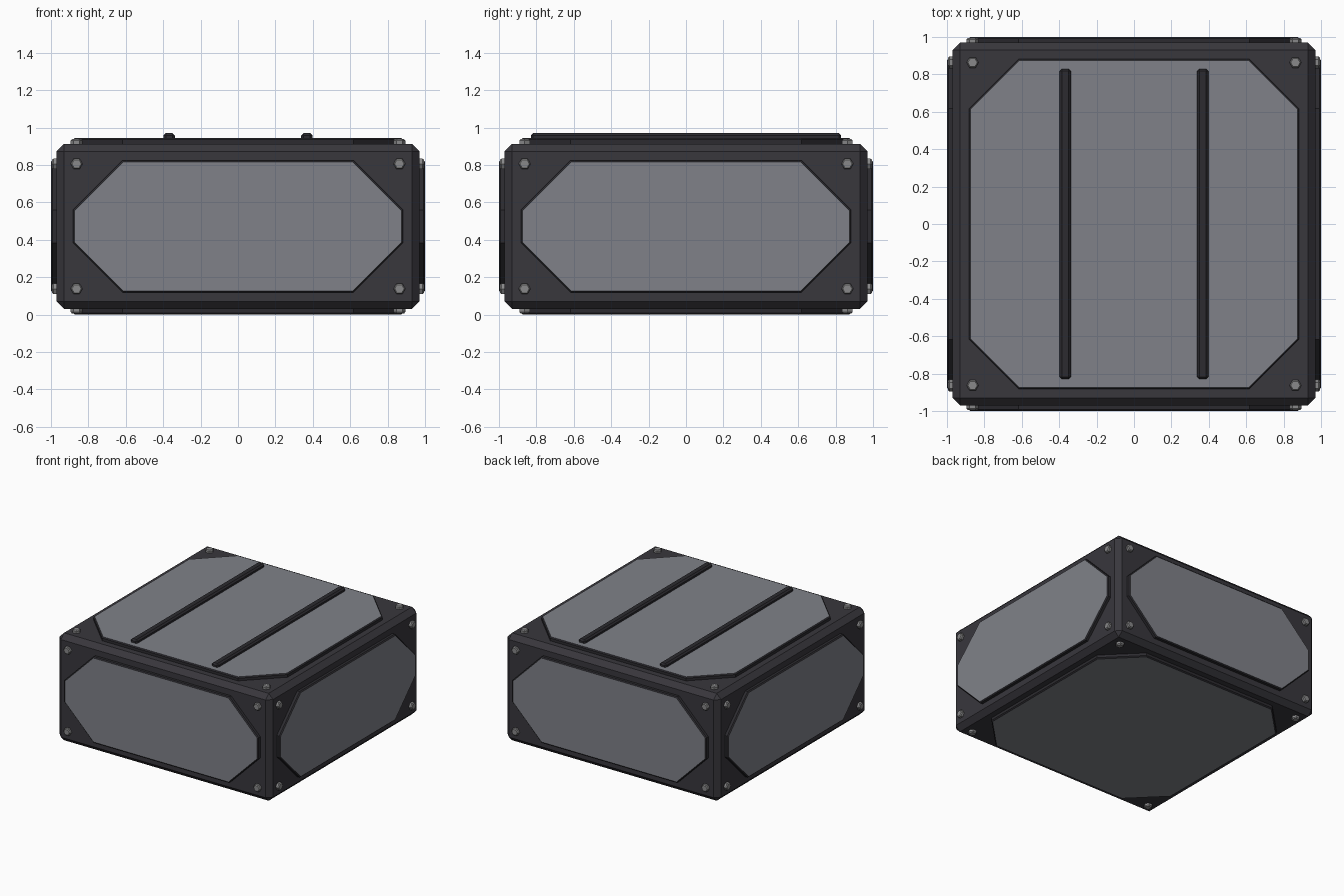
import bpy, bmesh, math
from mathutils import Matrix, Vector

if "Cube" in bpy.data.objects:
    bpy.data.objects.remove(bpy.data.objects["Cube"])

def mat(name, c):
    m = bpy.data.materials.new(name)
    m.diffuse_color = (*c, 1)
    m.use_nodes = True
    m.node_tree.nodes["Principled BSDF"].inputs["Base Color"].default_value = m.diffuse_color
    return m

FRAME = mat("dark frame", (0.040, 0.038, 0.046))
PANEL = mat("grey panel", (0.215, 0.222, 0.250))
TRIM = mat("black trim", (0.025, 0.024, 0.029))
BOLT = mat("bolt steel", (0.250, 0.250, 0.255))

HX, HZ, CZ = 0.97, 0.441, 0.472   # body half sizes and centre height

def finish(name, bm, mats, matrix=None):
    bmesh.ops.recalc_face_normals(bm, faces=bm.faces)
    me = bpy.data.meshes.new(name)
    bm.to_mesh(me)
    bm.free()
    for m in mats:
        me.materials.append(m)
    ob = bpy.data.objects.new(name, me)
    if matrix:
        ob.matrix_world = matrix
    bpy.context.collection.objects.link(ob)
    return ob

def chamfer_box(name, center, size, width, material):
    bm = bmesh.new()
    bmesh.ops.create_cube(bm, size=1)
    bmesh.ops.scale(bm, vec=size, verts=bm.verts)
    bmesh.ops.bevel(bm, geom=bm.edges[:], offset=width, segments=1, affect='EDGES')
    return finish(name, bm, [material], Matrix.Translation(center))

def octagon(a, b, cut):
    return [(a - cut, -b), (a, -b + cut), (a, b - cut), (a - cut, b),
            (-a + cut, b), (-a, b - cut), (-a, -b + cut), (-a + cut, -b)]

def loft(bm, rings):
    # skin stacked rings of equal count; returns the end cap face
    vs = [[bm.verts.new(p) for p in r] for r in rings]
    n = len(vs[0])
    for lo, hi in zip(vs, vs[1:]):
        for i in range(n):
            bm.faces.new((lo[i], lo[(i + 1) % n], hi[(i + 1) % n], hi[i]))
    bm.faces.new(vs[0][::-1])
    return bm.faces.new(vs[-1])

def panel(name, a, b, matrix):
    bm = bmesh.new()
    def ring(inset, z):
        return [(x, y, z) for x, y in octagon(a - inset, b - inset, 0.265 - inset * 0.586)]
    cap = loft(bm, [ring(0, -0.01), ring(0, 0.022), ring(0.008, 0.03)])
    cap.material_index = 1
    finish(name, bm, [TRIM, PANEL], matrix)

def bolt(name, x, y, matrix):
    bm = bmesh.new()
    def ring(r, z):
        return [(x + r * math.cos(i * math.pi / 3), y + r * math.sin(i * math.pi / 3), z)
                for i in range(6)]
    loft(bm, [ring(0.032, -0.01), ring(0.032, 0.017), ring(0.025, 0.025)])
    finish(name, bm, [BOLT], matrix)

# Chamfered crate body
chamfer_box("crate_body", (0, 0, CZ), (2 * HX, 2 * HX, 2 * HZ), 0.04, FRAME)

# Raised octagonal panel and four corner bolts on every side
C = Matrix.Translation((0, 0, CZ))
upright = Matrix.Rotation(math.pi / 2, 4, 'X')
sides = {}
for i, n in enumerate(("front", "right", "back", "left")):
    sides[n] = (C @ Matrix.Rotation(i * math.pi / 2, 4, 'Z') @ upright
                @ Matrix.Translation((0, 0, HX)), HZ)
sides["top"] = (C @ Matrix.Translation((0, 0, HZ)), HX)
sides["bottom"] = (C @ Matrix.Rotation(math.pi, 4, 'X') @ Matrix.Translation((0, 0, HZ)), HX)
for n, (m, h) in sides.items():
    panel(n + "_panel", HX - 0.088, h - 0.088, m)
    for sx in (-1, 1):
        for sy in (-1, 1):
            bolt(n + "_bolt", sx * (HX - 0.107), sy * (h - 0.107), m)

# Two long rails on the lid
for s in (-1, 1):
    chamfer_box("lid_rail", (s * 0.368, 0, 0.95), (0.06, 1.66, 0.04), 0.012, TRIM)
